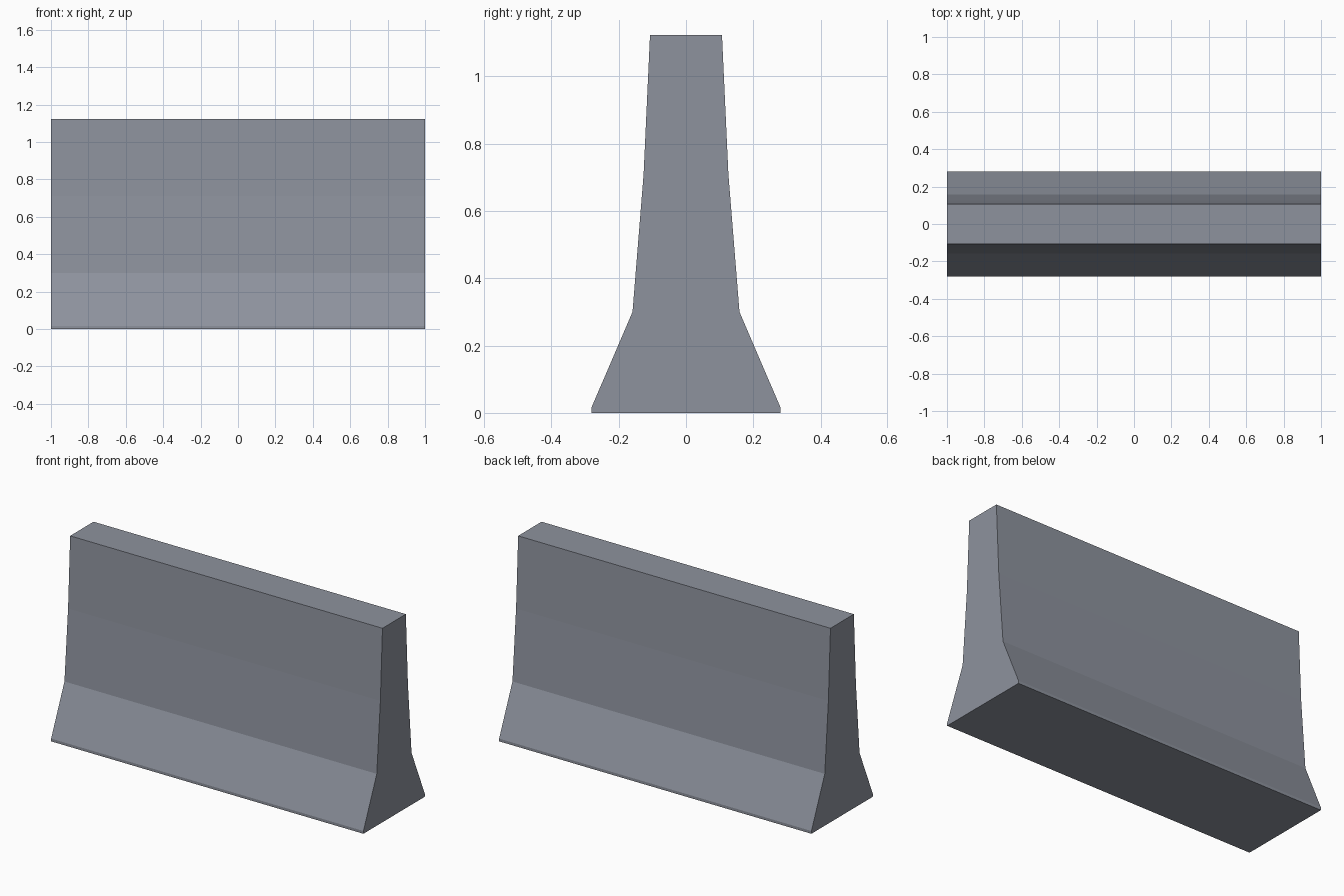
import bpy
import bmesh

if "Cube" in bpy.data.objects:
    bpy.data.objects.remove(bpy.data.objects["Cube"])

# Concrete material
concrete = bpy.data.materials.new("grey concrete")
concrete.diffuse_color = (0.27, 0.29, 0.34, 1.0)
concrete.use_nodes = True
concrete.node_tree.nodes["Principled BSDF"].inputs["Base Color"].default_value = concrete.diffuse_color

# Half cross-section (y, z): foot lip, sloped toe, two-stage tapering wall
half = [(0.281, 0.0), (0.281, 0.016), (0.159, 0.30), (0.126, 0.71), (0.107, 1.123)]
profile = half + [(-y, z) for y, z in reversed(half)]

# Extrude the mirrored section along x
bm = bmesh.new()
end = bm.faces.new([bm.verts.new((-1.0, y, z)) for y, z in profile])
result = bmesh.ops.extrude_face_region(bm, geom=[end], use_keep_orig=True)
moved = [v for v in result["geom"] if isinstance(v, bmesh.types.BMVert)]
bmesh.ops.translate(bm, verts=moved, vec=(2.0, 0.0, 0.0))
bmesh.ops.recalc_face_normals(bm, faces=bm.faces)

mesh = bpy.data.meshes.new("road_barrier")
bm.to_mesh(mesh)
bm.free()
mesh.materials.append(concrete)
barrier = bpy.data.objects.new("road_barrier", mesh)
bpy.context.collection.objects.link(barrier)
